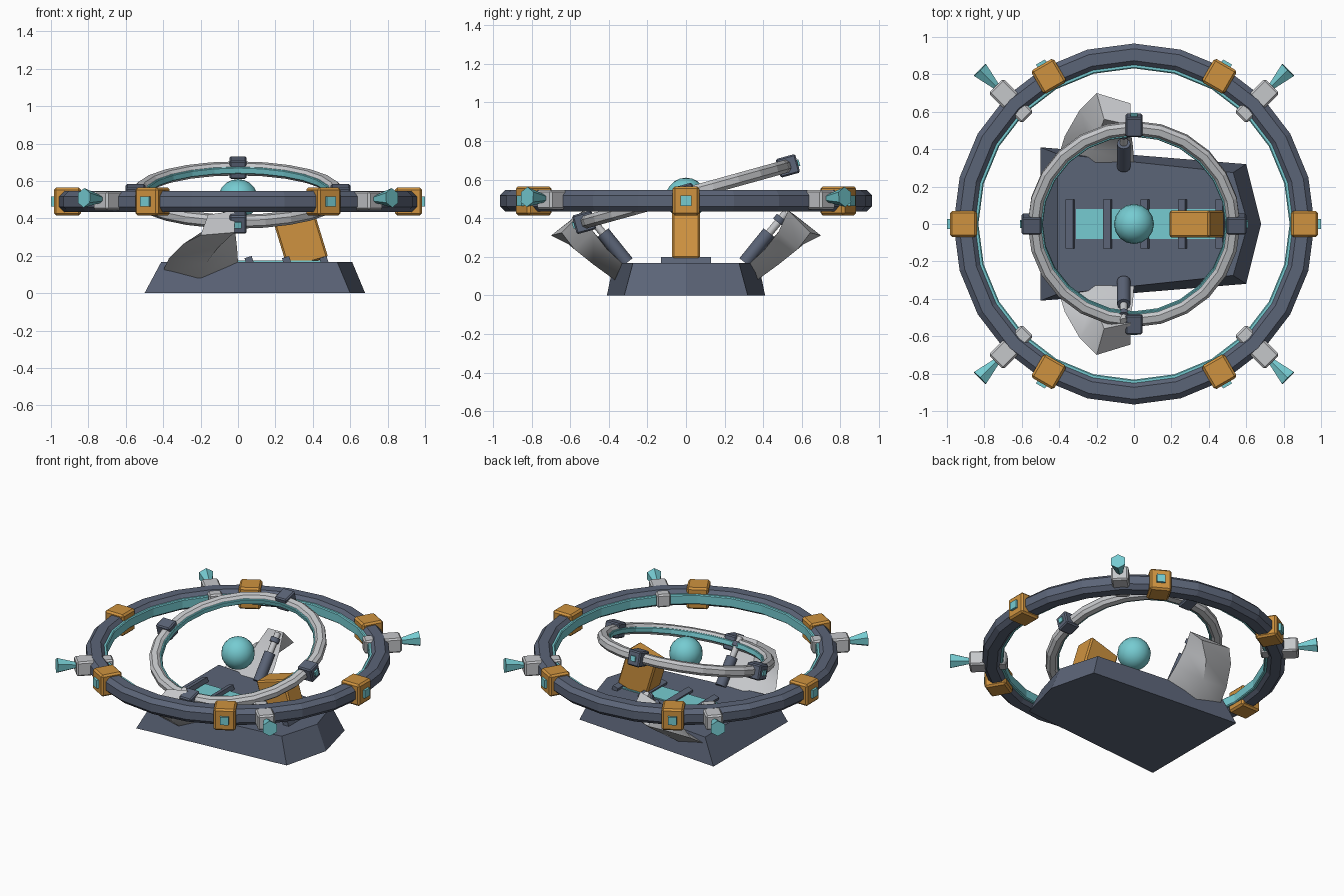
import bpy, bmesh, math
from mathutils import Matrix, Vector

cube = bpy.data.objects.get("Cube")
if cube:
    bpy.data.objects.remove(cube, do_unlink=True)


def material(name, rgb):
    m = bpy.data.materials.new(name)
    m.use_nodes = True
    m.diffuse_color = (*rgb, 1)
    m.node_tree.nodes["Principled BSDF"].inputs["Base Color"].default_value = (*rgb, 1)
    return m


SLATE = material("slate", (0.105, 0.128, 0.185))
SILVER = material("silver", (0.56, 0.57, 0.59))
ORANGE = material("orange", (0.62, 0.29, 0.05))
CYAN = material("cyan", (0.18, 0.6, 0.64))


def finish(name, bm, mat, matrix=Matrix(), bevel=0, smooth=None):
    bmesh.ops.recalc_face_normals(bm, faces=bm.faces)
    mesh = bpy.data.meshes.new(name)
    bm.to_mesh(mesh)
    bm.free()
    mesh.materials.append(mat)
    ob = bpy.data.objects.new(name, mesh)
    bpy.context.collection.objects.link(ob)
    ob.matrix_world = matrix
    if bevel:
        mod = ob.modifiers.new("bevel", "BEVEL")
        mod.width, mod.segments = bevel, 1
    if smooth:
        bpy.ops.object.select_all(action="DESELECT")
        ob.select_set(True)
        bpy.context.view_layer.objects.active = ob
        bpy.ops.object.shade_smooth_by_angle(angle=math.radians(smooth))
    return ob


def box(name, size, mat, matrix, bevel=0):
    bm = bmesh.new()
    bmesh.ops.create_cube(bm, size=1)
    bmesh.ops.scale(bm, vec=size, verts=bm.verts)
    return finish(name, bm, mat, matrix, bevel)


def loft(name, sections, mat, matrix=Matrix(), wrap=False, smooth=None):
    """Skin equal-length closed sections; wrap joins last to first."""
    bm = bmesh.new()
    rows = [[bm.verts.new(p) for p in s] for s in sections]
    n = len(rows[0])
    pairs = list(zip(rows, rows[1:] + rows[:1])) if wrap else list(zip(rows, rows[1:]))
    for a, b in pairs:
        for i in range(n):
            j = (i + 1) % n
            bm.faces.new((a[i], a[j], b[j], b[i]))
    if not wrap:
        bm.faces.new(rows[0])
        bm.faces.new(rows[-1])
    return finish(name, bm, mat, matrix, smooth=smooth)


def ring(name, inner, outer, half, chamfer, mat, matrix, count=24):
    c = chamfer
    profile = [(outer, half - c), (outer - c, half), (inner + c, half), (inner, half - c),
               (inner, c - half), (inner + c, -half), (outer - c, -half), (outer, c - half)]
    sections = []
    for k in range(count):
        a = math.tau * k / count
        sections.append([(r * math.cos(a), r * math.sin(a), z) for r, z in profile])
    return loft(name, sections, mat, matrix, wrap=True)


def rod(name, start, end, r1, r2, mat, sides=12, matrix=Matrix()):
    start, end = Vector(start), Vector(end)
    d = end - start
    bm = bmesh.new()
    bmesh.ops.create_cone(bm, cap_ends=True, segments=sides, radius1=r1, radius2=r2, depth=d.length)
    place = Matrix.Translation((start + end) / 2) @ d.to_track_quat("Z", "Y").to_matrix().to_4x4()
    return finish(name, bm, mat, matrix @ place, smooth=35 if sides > 8 else None)


def at(x, y, z):
    return Matrix.Translation((x, y, z))


def turn(degrees, axis="Z"):
    return Matrix.Rotation(math.radians(degrees), 4, axis)


# Tapered base, pointed toward +x
def base_outline(back, side, front_x, front_y, tip, z):
    return [(back, -side, z), (front_x, -front_y, z), (tip, 0, z), (front_x, front_y, z), (back, side, z)]


loft("base", [base_outline(-0.5, 0.41, 0.6, 0.32, 0.68, 0),
              base_outline(-0.41, 0.375, 0.53, 0.275, 0.61, 0.168)], SLATE)
box("glow_strip", (0.78, 0.16, 0.009), CYAN, at(0.08, 0, 0.171))
for i in range(5):
    box(f"deck_rib_{i}", (0.04, 0.26, 0.04), SLATE, at(-0.34 + 0.2 * i, 0, 0.174) @ turn(-17, "Y"))

# Leaning support and core
box("support_column", (0.225, 0.145, 0.27), ORANGE, at(0.335, 0, 0.288) @ turn(-17, "Y"), 0.01)
bm = bmesh.new()
bmesh.ops.create_uvsphere(bm, u_segments=16, v_segments=10, radius=0.107)
finish("core_sphere", bm, CYAN, at(0, 0, 0.503), smooth=40)

# Outer ring with clamps
hub = at(0, 0, 0.49)
ring("outer_ring", 0.845, 0.965, 0.056, 0.028, SLATE, hub)
ring("outer_glow_band", 0.832, 0.86, 0.034, 0.006, CYAN, hub)
for i in range(6):
    m = hub @ turn(60 * i)
    box(f"outer_clamp_{i}", (0.145, 0.14, 0.15), ORANGE, m @ at(0.912, 0, 0), 0.012)
    box(f"clamp_light_{i}", (0.03, 0.055, 0.055), CYAN, m @ at(0.985, 0, 0))

# Thruster pods between the clamps
for i in range(4):
    m = hub @ turn(45 + 90 * i)
    box(f"pod_outer_{i}", (0.12, 0.11, 0.1), SILVER, m @ at(0.985, 0, 0.005), 0.01)
    box(f"pod_inner_{i}", (0.09, 0.09, 0.09), SILVER, m @ at(0.85, 0, 0.005), 0.01)
    rod(f"pod_flare_{i}", (1.03, 0, 0.012), (1.165, 0, 0.02), 0.018, 0.052, CYAN, 6, m)

# Tilted inner ring
tilt = at(0, 0, 0.525) @ turn(15.5, "X")
ring("inner_ring", 0.497, 0.568, 0.034, 0.018, SILVER, tilt)
ring("inner_glow_band", 0.488, 0.51, 0.018, 0.004, CYAN, tilt)
for i in range(4):
    m = tilt @ turn(90 * i)
    box(f"inner_clamp_{i}", (0.105, 0.092, 0.1), SLATE, m @ at(0.548, 0, 0), 0.008)
    box(f"inner_clamp_light_{i}", (0.02, 0.035, 0.035), CYAN, m @ at(0.6, 0, 0))

# Curved side scoops and pistons, mirrored front to back
SCOOP = [
    [(-0.41, -0.34, 0.1), (-0.2, -0.37, 0.08), (0, -0.33, 0.165), (-0.2, -0.3, 0.14)],
    [(-0.37, -0.47, 0.185), (-0.17, -0.48, 0.16), (-0.005, -0.41, 0.24), (-0.22, -0.39, 0.23)],
    [(-0.29, -0.61, 0.265), (-0.11, -0.58, 0.24), (-0.015, -0.48, 0.33), (-0.19, -0.48, 0.33)],
    [(-0.2, -0.7, 0.31), (-0.02, -0.645, 0.325), (-0.02, -0.53, 0.44), (-0.16, -0.56, 0.42)],
]
for label, s in (("front", 1), ("back", -1)):
    def side(p):
        return (p[0], p[1] * s, p[2])
    loft(f"{label}_scoop", [[side(p) for p in row] for row in SCOOP], SILVER, smooth=40)
    rod(f"{label}_piston_sleeve", side((-0.055, -0.305, 0.17)), side((-0.055, -0.43, 0.325)),
        0.036, 0.036, SLATE)
    rod(f"{label}_piston_rod", side((-0.055, -0.42, 0.31)), side((-0.055, -0.52, 0.43)),
        0.02, 0.02, SILVER)
    rod(f"{label}_piston_cap", side((-0.055, -0.475, 0.38)), side((-0.055, -0.495, 0.405)),
        0.03, 0.03, SLATE)
